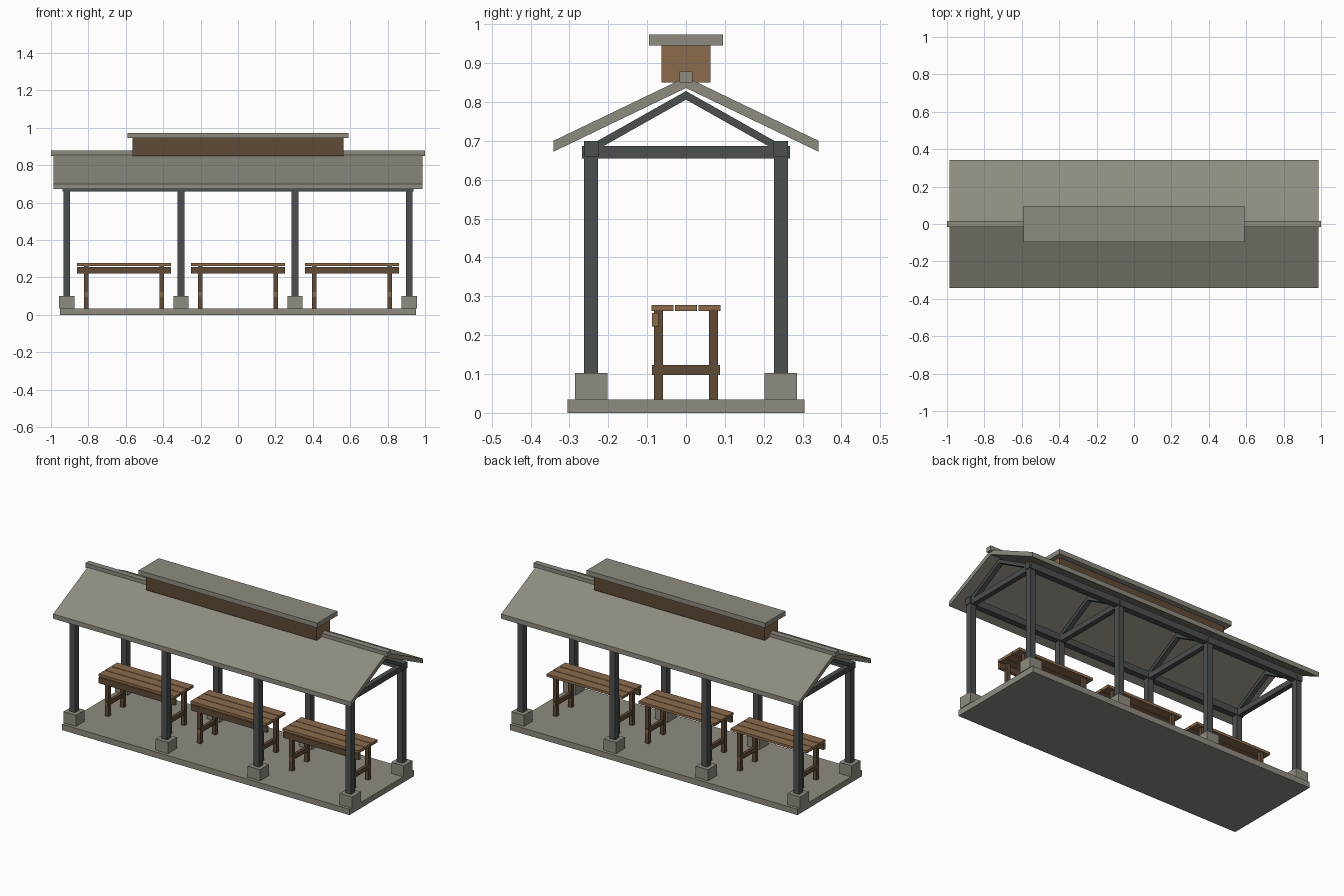
import bpy, math
from mathutils import Matrix

if "Cube" in bpy.data.objects:
    bpy.data.objects.remove(bpy.data.objects["Cube"])


def material(name, rgb):
    m = bpy.data.materials.new(name)
    m.diffuse_color = (*rgb, 1)
    m.use_nodes = True
    m.node_tree.nodes["Principled BSDF"].inputs["Base Color"].default_value = m.diffuse_color
    return m


STONE = material("warm grey", (0.275, 0.262, 0.215))
STEEL = material("dark steel", (0.070, 0.080, 0.075))
WOOD = material("light wood", (0.260, 0.145, 0.072))
DARK = material("dark wood", (0.118, 0.070, 0.038))


def mesh_object(name, verts, faces, mat):
    me = bpy.data.meshes.new(name)
    me.from_pydata(verts, [], faces)
    me.materials.append(mat)
    ob = bpy.data.objects.new(name, me)
    bpy.context.collection.objects.link(ob)
    return ob


def box(name, x, y, z, mat):
    """Box from (min, max) ranges."""
    v = [(a, b, c) for a in x for b in y for c in z]
    f = [(0, 1, 3, 2), (4, 6, 7, 5), (0, 4, 5, 1), (2, 3, 7, 6), (0, 2, 6, 4), (1, 5, 7, 3)]
    return mesh_object(name, v, f, mat)


def around(c, w):
    return (c - w / 2, c + w / 2)


def extrude_x(name, profile, x, mat):
    """Four-sided yz profile extruded along x."""
    if sum(p[0] * q[1] - q[0] * p[1] for p, q in zip(profile, profile[1:] + profile[:1])) < 0:
        profile = profile[::-1]
    v = [(a, p, q) for a in x for p, q in profile]
    f = [(3, 2, 1, 0), (4, 5, 6, 7)] + [(i, (i + 1) % 4, (i + 1) % 4 + 4, i + 4) for i in range(4)]
    return mesh_object(name, v, f, mat)


def paint_sides(ob, mat, axis):
    """Second colour on faces pointing along one axis."""
    ob.data.materials.append(mat)
    for p in ob.data.polygons:
        if abs(p.normal[axis]) > 0.9:
            p.material_index = 1


# Floor
box("floor_slab", (-0.952, 0.952), (-0.305, 0.305), (0, 0.035), STONE)

# Frames: footings, posts, tie beams, rafters
for x in (-0.915, -0.305, 0.305, 0.915):
    for s in (-1, 1):
        y = s * 0.244
        box("footing", around(x, 0.082), around(y, 0.083), (0.035, 0.102), STONE)
        box("post", around(x, 0.036), around(y, 0.036), (0.102, 0.695), STEEL)
        extrude_x("rafter", [(s * 0.245, 0.668), (s * 0.245, 0.690), (0, 0.828), (0, 0.806)],
                  around(x, 0.028), STEEL)
    box("tie_beam", around(x, 0.030), (-0.267, 0.267), (0.655, 0.687), STEEL)

# Eave beams and roof slopes
for s in (-1, 1):
    box("eave_beam", (-0.938, 0.938), around(s * 0.244, 0.037), (0.660, 0.699), STEEL)
    extrude_x("roof_slope", [(s * 0.341, 0.672), (s * 0.341, 0.700), (0, 0.864), (0, 0.836)],
              (-0.986, 0.986), STONE)
box("ridge_cap", (-1, 1), (-0.017, 0.017), (0.850, 0.878), STONE)

# Roof vent with darker long sides
vent = box("roof_vent", (-0.565, 0.565), (-0.063, 0.063), (0.850, 0.945), WOOD)
paint_sides(vent, DARK, 1)
box("vent_roof", (-0.592, 0.592), (-0.095, 0.095), (0.945, 0.973), STONE)

# Tables
for cx in (-0.61, 0, 0.61):
    for y in (-0.0605, 0, 0.0605):
        box("table_plank", around(cx, 0.504), around(y, 0.057), (0.262, 0.278), WOOD)
    apron = box("table_apron", around(cx, 0.504), (-0.087, -0.071), (0.222, 0.257), WOOD)
    paint_sides(apron, DARK, 1)
    for dx in (-0.202, 0.202):
        for y in (-0.071, 0.071):
            box("table_leg", around(cx + dx, 0.023), around(y, 0.023), (0.035, 0.262), DARK)
        rail = box("leg_rail", around(cx + dx, 0.019), (-0.087, 0.087), (0.098, 0.123), DARK)
        paint_sides(rail, WOOD, 1)
